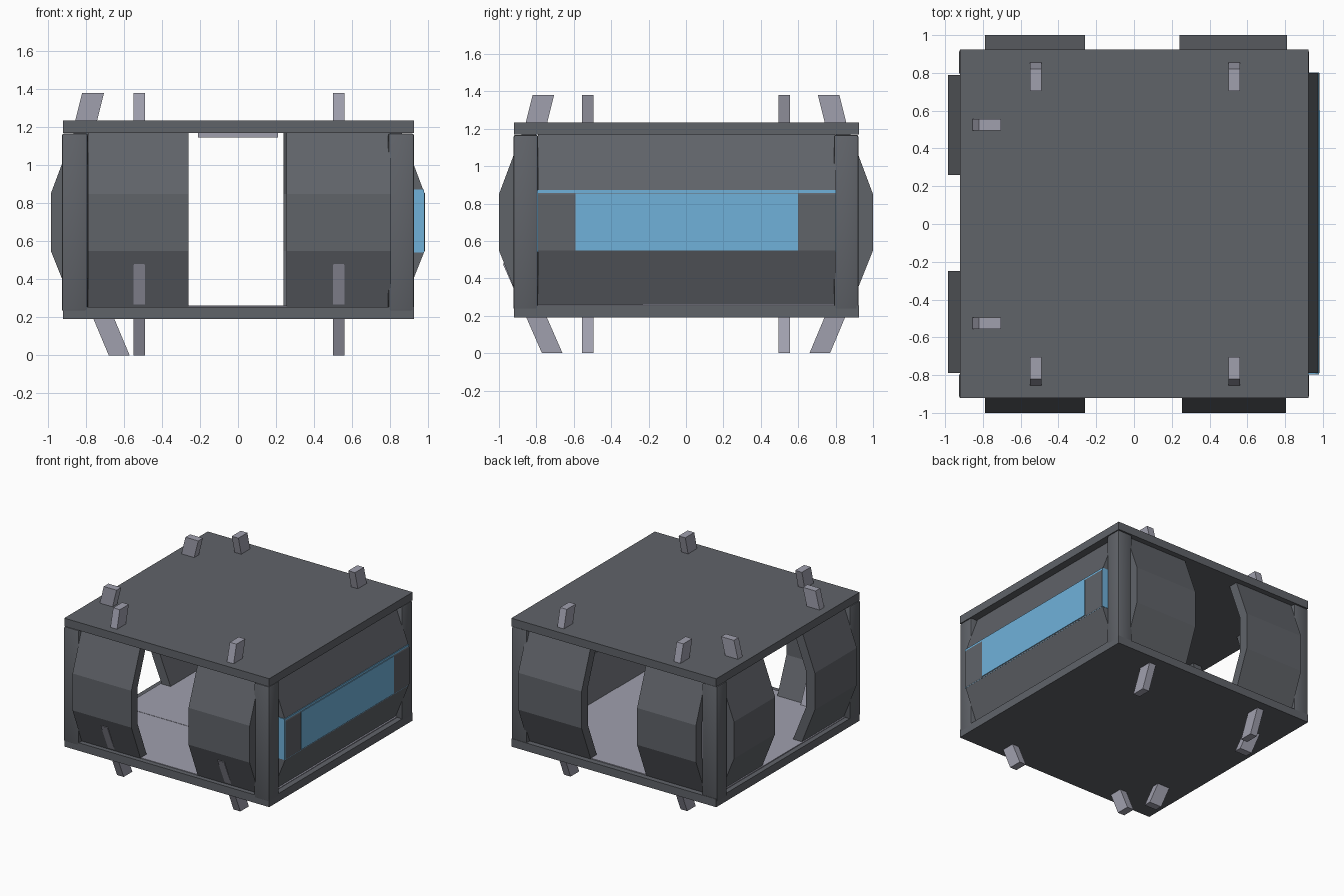
import bpy, bmesh
from math import radians
from mathutils import Matrix

cube = bpy.data.objects.get("Cube")
if cube:
    bpy.data.objects.remove(cube, do_unlink=True)


def material(name, color):
    m = bpy.data.materials.new(name)
    m.use_nodes = True
    m.diffuse_color = (*color, 1)
    m.node_tree.nodes["Principled BSDF"].inputs["Base Color"].default_value = (*color, 1)
    return m


HULL = material("dark grey hull", (0.117, 0.125, 0.141))
LIGHT = material("pale grey metal", (0.35, 0.35, 0.42))
GLASS = material("blue glass", (0.16, 0.44, 0.70))


def finish(name, bm, mat):
    bmesh.ops.recalc_face_normals(bm, faces=bm.faces)
    mesh = bpy.data.meshes.new(name)
    bm.to_mesh(mesh)
    bm.free()
    mesh.materials.append(mat)
    ob = bpy.data.objects.new(name, mesh)
    bpy.context.collection.objects.link(ob)
    return ob


def box(name, x, y, z, mat, bevel=0):
    bm = bmesh.new()
    bmesh.ops.create_cube(bm, size=1)
    for v in bm.verts:
        for i, (lo, hi) in enumerate((x, y, z)):
            v.co[i] = hi if v.co[i] > 0 else lo
    if bevel:
        bmesh.ops.bevel(bm, geom=bm.edges[:], offset=bevel, segments=2,
                        profile=0.5, affect='EDGES')
    return finish(name, bm, mat)


def prism(name, profile, span, angle, mat):
    """Extrude a (depth, height) profile sideways, then turn it to face a side."""
    bm = bmesh.new()
    face = bm.faces.new([bm.verts.new((span[0], -d, z)) for d, z in profile])
    ext = bmesh.ops.extrude_face_region(bm, geom=[face])
    moved = [g for g in ext["geom"] if isinstance(g, bmesh.types.BMVert)]
    bmesh.ops.translate(bm, verts=moved, vec=(span[1] - span[0], 0, 0))
    bmesh.ops.transform(bm, matrix=Matrix.Rotation(radians(angle), 4, 'Z'), verts=bm.verts)
    return finish(name, bm, mat)


def bulge(depth, thick=0.08):
    outer = [(depth - 0.12, 0.25), (depth, 0.55), (depth, 0.85), (depth - 0.12, 1.17)]
    return outer + [(d - thick, z) for d, z in reversed(outer)]


def strut(name, low, high, width, center, angle):
    (d0, z0), (d1, z1) = low, high
    profile = [(d0, z0), (d1, z1), (d1 - width, z1), (d0 - width, z0)]
    prism(name, profile, (center - 0.03, center + 0.03), angle, LIGHT)


# Floor and roof slabs with interior plates
SIDE = (-0.92, 0.925)
box("floor_slab", SIDE, (-0.92, 0.925), (0.19, 0.255), HULL)
box("roof_slab", SIDE, (-0.92, 0.925), (1.17, 1.235), HULL)
box("floor_plate_front", (-0.88, 0.88), (-0.88, -0.23), (0.25, 0.260), LIGHT)
box("floor_plate_back", (-0.88, 0.88), (-0.23, 0.88), (0.25, 0.262), LIGHT)
box("ceiling_lamp", (-0.21, 0.21), (-0.21, 0.21), (1.145, 1.172), LIGHT)

# Corner posts
for sx, lr in ((-1, "right"), (1, "left")):
    for sy, fb in ((-1, "front"), (1, "back")):
        post = box(f"{fb}_{lr}_post", sorted((sx * 0.79, sx * 0.926)),
                   sorted((sy * 0.79, sy * 0.922)), (0.23, 1.168), HULL, 0.012)
        bpy.context.view_layer.objects.active = post
        post.select_set(True)
        bpy.ops.object.shade_smooth_by_angle()
        post.select_set(False)

# Bulged wall panels either side of the three doorways, with slanted struts
sides = (
    ("front", 0, 1.0, ((-0.79, -0.26), (0.255, 0.805)), (-0.52, 0.53)),
    ("back", 180, 1.0, ((-0.81, -0.24), (0.26, 0.79)), (-0.53, 0.52)),
    ("right", -90, 0.985, ((-0.79, -0.26), (0.25, 0.79)), (-0.525, 0.525)),
)
for side, angle, depth, spans, centers in sides:
    for i, (span, center) in enumerate(zip(spans, centers), 1):
        prism(f"{side}_wall_panel_{i}", bulge(depth), span, angle, HULL)
        strut(f"{side}_roof_strut_{i}", (0.86, 1.22), (0.82, 1.38), 0.115, center, angle)
        inset = 0.09 if side == "right" else 0
        top = (0.98, 0.48) if side == "front" else (0.875 - inset, 0.25)
        strut(f"{side}_foot_strut_{i}", (0.77 - inset, 0), top, 0.11, center, angle)

# Closed window wall
prism("left_window_wall", bulge(0.982), (-0.79, 0.80), 90, HULL)
box("window_pane", (0.975, 0.985), (-0.59, 0.60), (0.55, 0.855), GLASS)
box("window_trim", (0.91, 0.979), (-0.797, 0.803), (0.54, 0.873), GLASS)
